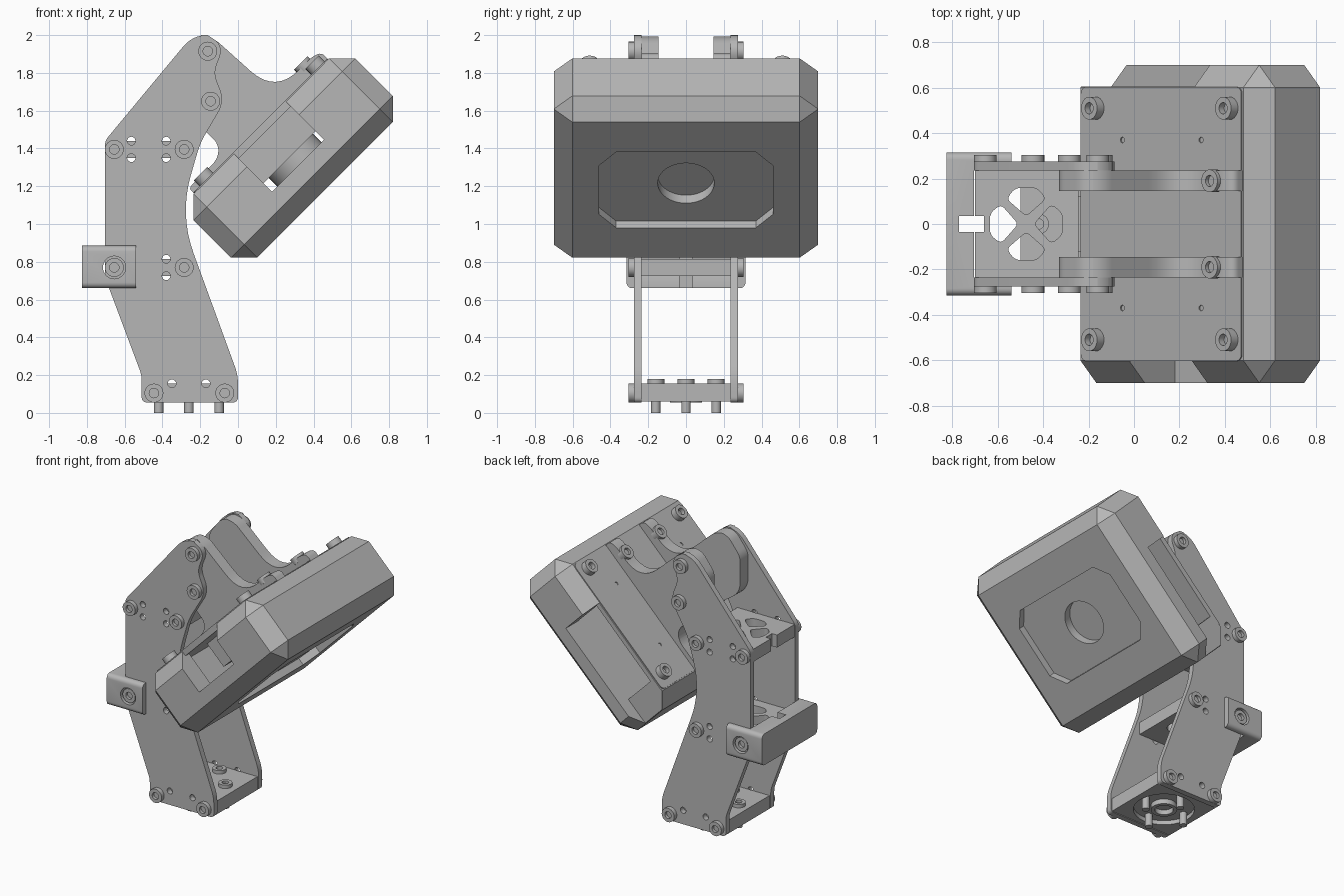
import bpy, bmesh, math
from mathutils import Matrix, Vector

cube = bpy.data.objects.get("Cube")
if cube:
    bpy.data.objects.remove(cube, do_unlink=True)

grey = bpy.data.materials.new("machine grey")
grey.use_nodes = True
colour = (0.47, 0.47, 0.47, 1)
grey.diffuse_color = colour
grey.node_tree.nodes["Principled BSDF"].inputs["Base Color"].default_value = colour


def finish(name, bm):
    bmesh.ops.recalc_face_normals(bm, faces=bm.faces)
    mesh = bpy.data.meshes.new(name)
    bm.to_mesh(mesh)
    bm.free()
    mesh.materials.append(grey)
    obj = bpy.data.objects.new(name, mesh)
    bpy.context.collection.objects.link(obj)
    return obj


def box(name, x0, x1, y0, y1, z0, z1, bevel=0, segments=1, along=None):
    bm = bmesh.new()
    bmesh.ops.create_cube(bm, size=1)
    for v in bm.verts:
        v.co = (x1 if v.co.x > 0 else x0, y1 if v.co.y > 0 else y0, z1 if v.co.z > 0 else z0)
    if bevel:
        edges = [e for e in bm.edges if along is None
                 or abs((e.verts[0].co - e.verts[1].co).normalized()[along]) > 0.9]
        bmesh.ops.bevel(bm, geom=edges, offset=bevel, segments=segments, profile=0.5, affect='EDGES')
    return finish(name, bm)


def turned(name, rings, base, axis=(0, 0, 1), sides=32):
    """Revolve (radius, height) rings about an axis, capping both ends."""
    bm = bmesh.new()
    loops = [[bm.verts.new((r * math.cos(math.tau * i / sides), r * math.sin(math.tau * i / sides), h))
              for i in range(sides)] for r, h in rings]
    for a, b in zip(loops, loops[1:]):
        for i in range(sides):
            j = (i + 1) % sides
            bm.faces.new((a[i], a[j], b[j], b[i]))
    bm.faces.new(loops[0])
    bm.faces.new(loops[-1])
    bm.transform(Matrix.Translation(base) @ Vector(axis).to_track_quat('Z', 'Y').to_matrix().to_4x4())
    return finish(name, bm)


def rod(name, r, h, base, axis=(0, 0, 1), sides=32):
    return turned(name, [(r, 0), (r, h)], base, axis, sides)


def screw(name, base, axis, r=0.05, h=0.03):
    return turned(name, [(r, 0), (r, h), (r * 0.5, h), (r * 0.5, h * 0.3)], base, axis, 24)


def rounded(points, steps=8):
    """Round each (a, b, trim) corner of a closed outline."""
    out = []
    for i, (a, b, trim) in enumerate(points):
        p = Vector((a, b))
        if not trim:
            out.append(p)
            continue
        p0 = p + (Vector(points[i - 1][:2]) - p).normalized() * trim
        p1 = p + (Vector(points[(i + 1) % len(points)][:2]) - p).normalized() * trim
        for k in range(steps + 1):
            t = k / steps
            out.append(p0 * (1 - t) ** 2 + p * 2 * t * (1 - t) + p1 * t * t)
    return out


def prism(name, outline, lo, hi, upright=True):
    """Extrude an outline along y (upright) or along z."""
    bm = bmesh.new()
    put = (lambda p, d: (p.x, d, p.y)) if upright else (lambda p, d: (p.x, p.y, d))
    a = [bm.verts.new(put(p, lo)) for p in outline]
    b = [bm.verts.new(put(p, hi)) for p in outline]
    bm.faces.new(a)
    bm.faces.new(b)
    for i in range(len(a)):
        j = (i + 1) % len(a)
        bm.faces.new((a[i], a[j], b[j], b[i]))
    return finish(name, bm)


def cut(obj, *cutters):
    for c in cutters:
        mod = obj.modifiers.new("cut", 'BOOLEAN')
        mod.operation, mod.solver, mod.object = 'DIFFERENCE', 'EXACT', c
        graph = bpy.context.evaluated_depsgraph_get()
        mesh = bpy.data.meshes.new_from_object(obj.evaluated_get(graph))
        obj.modifiers.clear()
        obj.data = mesh
        bpy.data.objects.remove(c, do_unlink=True)
    return obj


# Frame side plates, with slots where the braces lock in
plate = [(-.51, .055, .03), (0, .055, .03), (0, .2, .05), (-.31, 1.05, .22), (-.2, 1.43, .06),
         (-.07, 1.65, .07), (-.13, 1.8, .05), (-.08, 1.93, .05), (-.14, 2, .06), (-.24, 2, .08),
         (-.705, 1.44, .03), (-.705, .72, .03), (-.51, .2, .03)]
slots = [(x, z) for x in (-.565, -.38) for z in (1.44, 1.35)]
slots += [(-.38, .815), (-.38, .725), (-.35, .155), (-.17, .155)]
bolts = [(-.16, 1.915), (-.145, 1.65), (-.655, 1.395), (-.285, 1.395), (-.285, .77),
         (-.445, .105), (-.07, .105)]
arm = [(-.14, 1.995, .06), (.2, 1.69, .18), (.385, 1.88, .03), (.44, 1.91, .03), (.48, 1.87, 0),
       (-.23, 1.16, 0), (-.26, 1.19, .02), (-.12, 1.33, .03), (-.09, 1.41, .06), (-.18, 1.5, .04),
       (-.33, 1.6, .08), (-.33, 1.86, .04), (-.23, 1.99, .05)]
for side, label in ((1, "left"), (-1, "right")):
    def span(a, b):
        return sorted((side * a, side * b))
    cut(prism(label + "_side_plate", rounded(plate), *span(.235, .275)),
        *[rod("slot", .022, .4, (x, side * .1, z), (0, side, 0), 16) for x, z in slots])
    prism(label + "_head_arm", rounded(arm), *span(.145, .235))
    for x, z in bolts:
        screw(label + "_frame_bolt", (x, side * .275, z), (0, side, 0))
    screw(label + "_clamp_bolt", (-.655, side * .275, .77), (0, side, 0))

# Cross braces with four petal openings
for name, z in (("upper_brace", 1.35), ("middle_brace", .725)):
    petals = []
    for k in range(4):
        turn = Matrix.Rotation(k * math.pi / 2, 2)
        shape = rounded([(.035, 0, .02), (.11, -.085, .02), (.16, -.05, .03), (.16, .05, .03), (.11, .085, .02)], 4)
        petals.append(prism("petal", [turn @ p + Vector((-.475, 0)) for p in shape], z - .1, z + .2, False))
    notch = box("notch", -.8, -.66, -.035, .035, z - .1, z + .2)
    cut(box(name, -.70, -.245, -.235, .235, z, z + .09), notch, *petals)

# Base brace with a recessed boss underneath and four mounting pins
cut(box("base_brace", -.50, -.01, -.235, .235, .06, .155),
    rod("recess", .2, .06, (-.255, 0, .03)))
cut(rod("base_boss", .085, .07, (-.255, 0, .055)), rod("bore", .06, .06, (-.255, 0, .03)))
for x, y in ((-.42, 0), (-.10, 0), (-.26, .16), (-.26, -.16)):
    rod("mounting_pin", .025, .16, (x, y, 0), sides=20)
    screw("base_screw", (x, y, .155), (0, 0, 1), .045, .025)

# Clamp wrapped round the back of the frame
cut(box("clamp", -.825, -.54, -.315, .315, .66, .885, .03, 5, 0),
    box("mouth", -.705, -.5, -.276, .276, .6, .95),
    box("window", -.77, -.6, -.035, .035, .6, .95),
    rod("bolt_holes", .06, 1, (-.655, -.5, .77), (0, 1, 0)))

# Head, built flat (x up its face, z towards its back), then tilted
MID = 1.16
octagon = [Vector((MID + a, b)) for a, b in ((-.283, -.37), (-.183, -.46), (.183, -.46), (.283, -.37),
                                             (.283, .37), (.183, .46), (-.183, .46), (-.283, .37))]
head = [cut(box("head_shell", .555, 1.766, -.70, .70, .509, .986, .098),
            prism("face_recess", octagon, .4, .56, False),
            rod("lens_hole", .15, .2, (MID, 0, .42), sides=48),
            box("cavity", .72, 1.6, -.56, .56, .70, .95),
            box("right_notch", .955, 1.345, -.8, -.5, .70, 1.1),
            box("left_notch", .4, 1.36, .606, .8, .70, 1.1),
            box("left_opening", .75, 1.36, .5, .8, .70, .95)),
        box("control_block", .9, 1.4, -.3, .3, .765, .96),
        rod("lens_barrel", .165, .08, (MID, 0, .69), sides=48)]
back = box("back_plate", .66, 1.66, -.603, .603, .95, .992, .03, 4, 2)
cut(back, *[rod("hole", .013, .2, (u, y, .9), sides=12) for u in (.92, 1.41) for y in (-.37, .37)])
head.append(back)
for y in (-.51, .51):
    for u in (.755, 1.59):
        head.append(screw("plate_screw", (u, y, .99), (0, 0, 1), .05, .045))
for y in (-.19, .19):
    head.append(screw("arm_screw", (1.545, y, 1.03), (0, 0, 1), .05, .045))
tilt = Matrix.Rotation(math.radians(-45), 4, 'Y')
for obj in head:
    obj.data.transform(tilt)

# Smooth the round parts, keeping hard edges crisp
bpy.ops.object.select_all(action='DESELECT')
for obj in bpy.context.collection.objects:
    if obj.type == 'MESH':
        obj.select_set(True)
        bpy.context.view_layer.objects.active = obj
bpy.ops.object.shade_smooth_by_angle(angle=math.radians(30))
